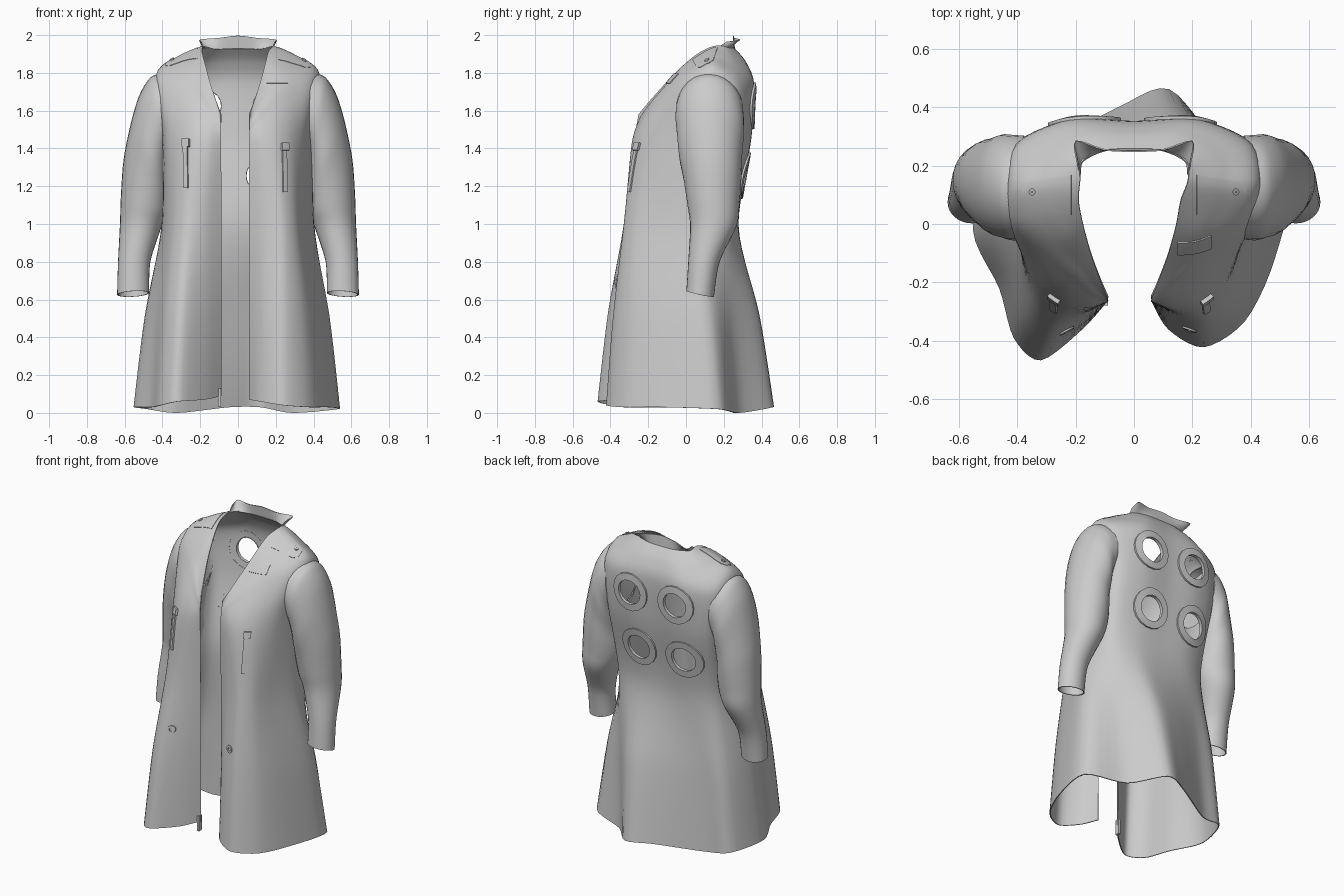
import bpy, bmesh, math
from mathutils import Vector, Matrix
from mathutils.bvhtree import BVHTree
from mathutils.geometry import interpolate_bezier

if "Cube" in bpy.data.objects:
    bpy.data.objects.remove(bpy.data.objects["Cube"])

cloth = bpy.data.materials.new("grey_cloth")
cloth.use_nodes = True
cloth.diffuse_color = (0.6, 0.6, 0.6, 1)
cloth.node_tree.nodes["Principled BSDF"].inputs["Base Color"].default_value = cloth.diffuse_color


def make_object(name, verts, faces):
    mesh = bpy.data.meshes.new(name)
    mesh.from_pydata(verts, [], faces)
    mesh.materials.append(cloth)
    obj = bpy.data.objects.new(name, mesh)
    bpy.context.collection.objects.link(obj)
    return obj


def grid(name, rows, closed=False):
    n = len(rows[0])
    faces = []
    for r in range(len(rows) - 1):
        for c in range(n if closed else n - 1):
            d = (c + 1) % n
            faces.append((r * n + c, r * n + d, (r + 1) * n + d, (r + 1) * n + c))
    return make_object(name, [p for row in rows for p in row], faces)


def smooth_path(points, steps):
    out, last = [], len(points) - 1
    for i in range(last):
        a, b = points[max(i - 1, 0)], points[i]
        c, d = points[i + 1], points[min(i + 2, last)]
        out += interpolate_bezier(b, b + (c - a) / 7, c - (d - b) / 7, c, steps + 1)[:-1]
    return [Vector(p) for p in out] + [points[-1].copy()]


def loft(name, rows, across, along, closed=False):
    if across > 1:
        rows = [smooth_path(row, across) for row in rows]
    columns = [smooth_path(list(col), along) for col in zip(*rows)]
    return grid(name, list(zip(*columns)), closed)


def finish(obj, thickness=0, cutter=None):
    # bake thickness and cuts, then shade
    if thickness:
        mod = obj.modifiers.new("thickness", 'SOLIDIFY')
        mod.thickness, mod.offset = thickness, 0
    if cutter:
        mod = obj.modifiers.new("holes", 'BOOLEAN')
        mod.object, mod.solver = cutter, 'EXACT'
    deps = bpy.context.evaluated_depsgraph_get()
    mesh = bpy.data.meshes.new_from_object(obj.evaluated_get(deps))
    obj.modifiers.clear()
    obj.data = mesh
    bpy.ops.object.select_all(action='DESELECT')
    obj.select_set(True)
    bpy.context.view_layer.objects.active = obj
    bpy.ops.object.shade_smooth_by_angle(angle=math.radians(40))


def mirrored(half, shift=-0.015):
    # right opening edge, round the back, to the left opening edge
    right = [Vector((-x + shift * (i < 5), y, z)) for i, (x, y, z) in enumerate(half)]
    left = [Vector((x + shift * (i < 5), y, z)) for i, (x, y, z) in enumerate(half[:-1])]
    return right + left[::-1]


# Coat body: open rings from hem to neckline
hem = [Vector(p) for p in (
    (-.09, -.26, .09), (-.18, -.36, .07), (-.32, -.465, .06), (-.41, -.39, .04),
    (-.46, -.22, .03), (-.55, -.02, .03), (-.48, .22, .02), (-.32, .26, 0),
    (-.05, .4, .03), (.12, .46, .03), (.29, .28, 0), (.53, .17, .02),
    (.48, -.12, .03), (.38, -.33, .03), (.24, -.42, .04), (.12, -.36, .06), (.06, -.26, .07))]
waist = mirrored([(x, y, 1.0) for x, y in (
    (.075, -.26), (.16, -.31), (.25, -.325), (.32, -.27), (.37, -.14),
    (.4, .04), (.35, .2), (.2, .265), (0, .275))])
thigh = [a.lerp(b, .4) + Vector((0, 0, .1)) for a, b in zip(hem, waist)]
chest = mirrored([
    (.075, -.265, 1.4), (.14, -.285, 1.42), (.22, -.27, 1.44), (.3, -.21, 1.45), (.37, -.1, 1.45),
    (.4, .1, 1.45), (.37, .28, 1.45), (.2, .34, 1.45), (0, .335, 1.45)])
yoke = mirrored([
    (.075, -.262, 1.5), (.13, -.24, 1.56), (.21, -.17, 1.65), (.3, -.09, 1.71), (.4, 0, 1.745),
    (.43, .13, 1.79), (.4, .27, 1.73), (.22, .355, 1.73), (0, .35, 1.74)])
neckline = mirrored([
    (.075, -.25, 1.58), (.1, -.19, 1.65), (.133, -.1, 1.75), (.16, 0, 1.85), (.175, .08, 1.91),
    (.185, .15, 1.94), (.18, .21, 1.94), (.11, .25, 1.93), (0, .255, 1.93)])
# ridge of the shoulder, bowed up between yoke and neckline
ridge = [a.lerp(b, .5) + Vector((0, .01 * (6 < i < 10), .022 * (2 < i < 14)))
         for i, (a, b) in enumerate(zip(yoke, neckline))]
body = loft("coat_body", [hem, thigh, waist, chest, yoke, ridge, neckline], 5, 7)

# Sleeves: outer x and z, inner x and z, middle y, half depth, from cuff to inside the shoulder
sleeve_rings = (
    (.637, .625, .473, .635, .075, .07), (.632, .8, .467, .8, .095, .08),
    (.622, 1.0, .41, .98, .145, .12), (.617, 1.15, .38, 1.06, .145, .135),
    (.603, 1.34, .37, 1.14, .14, .15), (.565, 1.53, .375, 1.22, .13, .165),
    (.52, 1.68, .375, 1.29, .13, .175), (.46, 1.775, .375, 1.35, .125, .178),
    (.385, 1.8, .37, 1.4, .125, .175))
sleeves = []
for side, label in ((-1, "right"), (1, "left")):
    rows = []
    for ox, oz, ix, iz, y, depth in sleeve_rings:
        outer, inner = Vector((side * ox, y, oz)), Vector((side * ix, y, iz))
        mid, half = (outer + inner) / 2, (outer - inner) / 2
        # the cuff is cut lower at the back
        across = Vector((0, depth, -.015 if oz < .7 else 0))
        rows.append([mid + half * math.cos(t) + across * math.sin(t)
                     for t in (math.tau * k / 28 for k in range(28))])
    sleeves.append(loft(label + "_sleeve", rows, 1, 5, closed=True))

# Surface lookup used to lay trims on the cloth
verts, polys = [], []
for obj in [body] + sleeves:
    base = len(verts)
    verts += [v.co.copy() for v in obj.data.vertices]
    polys += [[base + i for i in p.vertices] for p in obj.data.polygons]
tree = BVHTree.FromPolygons(verts, polys)
RAYS = {"front": Vector((0, 1, 0)), "back": Vector((0, -1, 0)), "top": Vector((0, 0, -1))}


def on_cloth(side, a, b, lift):
    ray = RAYS[side]
    start = (Vector((a, b, 0)) if side == "top" else Vector((a, 0, b))) - ray * 3
    hit = tree.ray_cast(start, ray)[0]
    if hit is None:
        hit = tree.find_nearest(start + ray * 2)[0]
    return hit - ray * lift


def ring_trim(name, side, a, b, inner, outer, height, count):
    rows = []
    for r, lift in ((inner, -.008), (inner, height), (outer, height), (outer, -.004)):
        rows.append([on_cloth(side, a + r * math.cos(math.tau * k / count),
                              b + r * math.sin(math.tau * k / count), lift) for k in range(count)])
    finish(grid(name, rows, closed=True))


def patch(name, side, a0, a1, b0, b1, lift, thickness, lean=0):
    rows = []
    for j in range(9):
        b = b0 + (b1 - b0) * j / 8
        rows.append([on_cloth(side, a0 + (a1 - a0) * i / 8 + lean * j / 8, b, lift) for i in range(9)])
    finish(grid(name, rows), thickness)


# Four large round vents on the back
vents = [(-.2, 1.255), (.125, 1.255), (-.17, 1.625), (.16, 1.625)]
bm = bmesh.new()
for i, (x, z) in enumerate(vents):
    ring_trim(f"back_vent_ring_{i + 1}", "back", x, z, .08, .125, .014, 18)
    bmesh.ops.create_cone(bm, cap_ends=True, segments=18, radius1=.082, radius2=.082, depth=.4,
                          matrix=Matrix.Translation((x, .35, z)) @ Matrix.Rotation(math.pi / 2, 4, 'X'))
cutter = make_object("vent_cutter", [], [])
bm.to_mesh(cutter.data)
bm.free()
cutter.hide_render = True

# Front pocket strips with their heads, and small eyelets
for label, x, z in (("right", -.275, 1.43), ("left", .25, 1.41)):
    patch(label + "_pocket_head", "front", x - .018, x + .018, z - .02, z + .02, .012, .016)
    patch(label + "_pocket_strip", "front", x - .011, x + .011, z - .24, z - .02, .008, .01, -.004)
ring_trim("right_eyelet", "front", -.23, .7, .011, .024, .01, 14)
ring_trim("left_eyelet", "front", .19, .68, .011, .024, .01, 14)

# Chest patch
patch("chest_patch", "front", .15, .265, 1.745, 1.795, .007, .006)

# Shoulder tabs with buttons
for side, label in ((-1, "right"), (1, "left")):
    rows = []
    for i in range(8):
        half = (.068 - .004 * i) * (.55 if i == 7 else 1)
        rows.append([on_cloth("top", side * (.215 + .024 * i), .1 + half * j / 3, .005)
                     for j in range(-3, 4)])
    finish(grid(label + "_shoulder_tab", rows), .004)
    ring_trim(label + "_tab_button", "top", side * .35, .11, .002, .012, .014, 10)

# Standing back collar
collar_base = [(.185, .17, 1.935), (.175, .215, 1.93), (.1, .252, 1.925), (0, .257, 1.925)]
collar_top = [(.195, .215, 1.965), (.2, .285, 1.975), (.1, .255, 1.985), (0, .25, 1.997)]
rows = []
for half in (collar_base, collar_top):
    rows.append([Vector((-x, y, z)) for x, y, z in half]
                + [Vector((x, y, z)) for x, y, z in half[-2::-1]])
finish(loft("collar", rows, 4, 3), .005)

# Zip end at the bottom of the right opening edge
bm = bmesh.new()
bmesh.ops.create_cube(bm, size=1, matrix=Matrix.Translation((-.097, -.265, .08))
                      @ Matrix.Diagonal((.016, .03, .1, 1)))
zip_end = make_object("zip_end", [], [])
bm.to_mesh(zip_end.data)
bm.free()
finish(zip_end)

# Thicken the cloth and open the vents
finish(body, .006, cutter)
for sleeve in sleeves:
    finish(sleeve, .006)
bpy.data.objects.remove(cutter)
